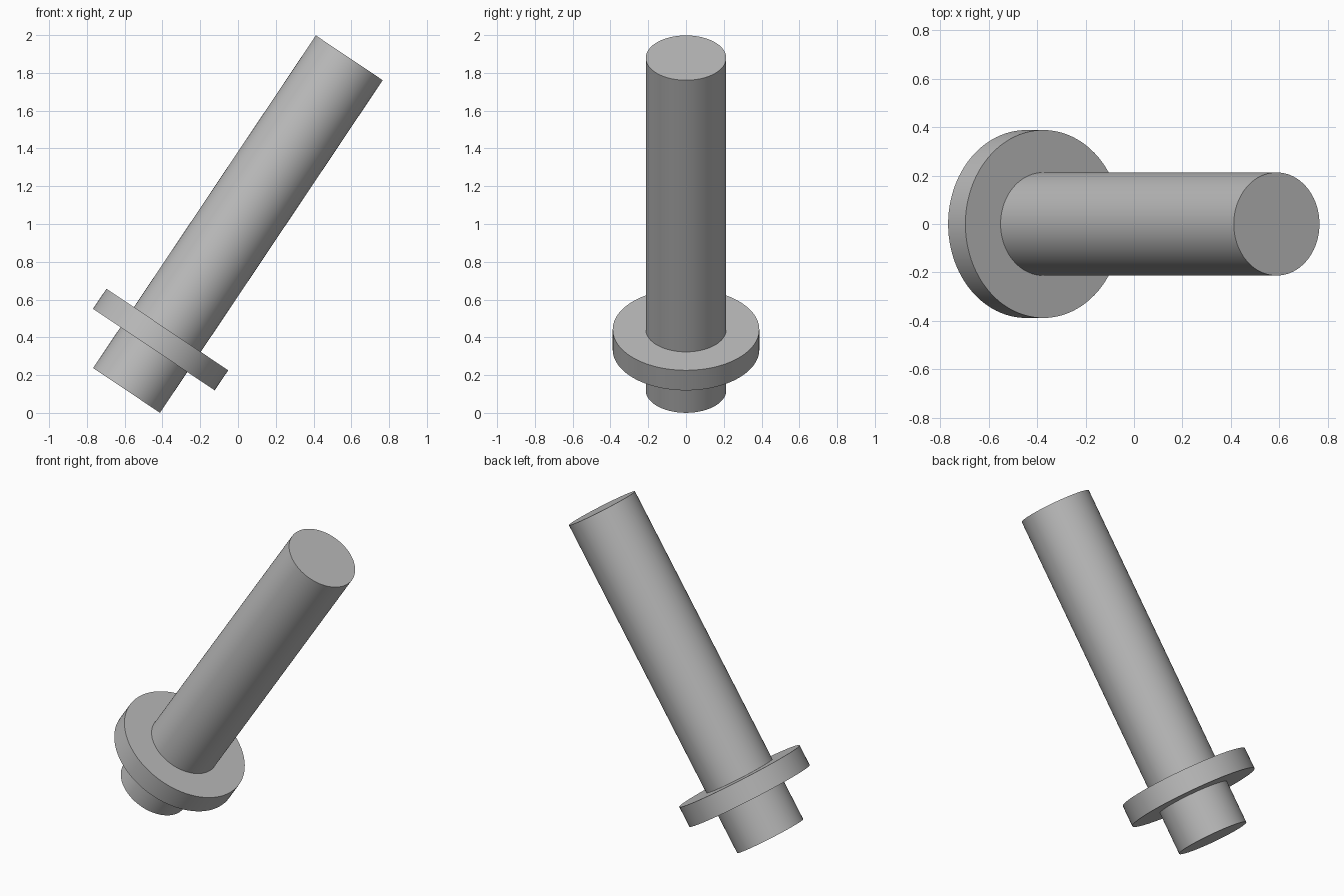
import bpy, bmesh, math
from mathutils import Matrix, Vector

cube = bpy.data.objects.get("Cube")
if cube:
    bpy.data.objects.remove(cube, do_unlink=True)

# Plain grey material
grey = bpy.data.materials.new("plain grey")
grey.use_nodes = True
colour = (0.5, 0.5, 0.5, 1)
grey.diffuse_color = colour
grey.node_tree.nodes["Principled BSDF"].inputs["Base Color"].default_value = colour

# Main sizes
SEGMENTS = 96
SHAFT_RADIUS, COLLAR_RADIUS = 0.213, 0.388
LENGTH = 2.119
COLLAR_BOTTOM, COLLAR_TOP = 0.26, 0.388
FOOT = Vector((-0.59, 0, 0.119))
HEAD = Vector((0.59, 0, 1.881))


def lathe(name, profile):
    """Revolve (radius, height) points around z into a closed solid."""
    bm = bmesh.new()
    rings = []
    for radius, height in profile:
        rings.append([bm.verts.new((radius * math.cos(math.tau * i / SEGMENTS),
                                    radius * math.sin(math.tau * i / SEGMENTS),
                                    height)) for i in range(SEGMENTS)])
    for low, high in zip(rings, rings[1:]):
        for i in range(SEGMENTS):
            j = (i + 1) % SEGMENTS
            bm.faces.new((low[i], low[j], high[j], high[i]))
    bm.faces.new(reversed(rings[0]))
    bm.faces.new(rings[-1])
    bmesh.ops.recalc_face_normals(bm, faces=bm.faces)
    mesh = bpy.data.meshes.new(name)
    bm.to_mesh(mesh)
    bm.free()
    mesh.materials.append(grey)
    obj = bpy.data.objects.new(name, mesh)
    bpy.context.collection.objects.link(obj)
    return obj


# Shaft with a collar near its foot, turned as one solid
pin = lathe("collared_shaft", [
    (SHAFT_RADIUS, 0),
    (SHAFT_RADIUS, COLLAR_BOTTOM),
    (COLLAR_RADIUS, COLLAR_BOTTOM),
    (COLLAR_RADIUS, COLLAR_TOP),
    (SHAFT_RADIUS, COLLAR_TOP),
    (SHAFT_RADIUS, LENGTH),
])

# Lean the shaft along its axis
lean = math.atan2(HEAD.x - FOOT.x, HEAD.z - FOOT.z)
pin.data.transform(Matrix.Translation(FOOT) @ Matrix.Rotation(lean, 4, "Y"))

# Smooth round sides with crisp rims
bpy.ops.object.select_all(action="DESELECT")
pin.select_set(True)
bpy.context.view_layer.objects.active = pin
bpy.ops.object.shade_smooth_by_angle(angle=math.radians(30))
